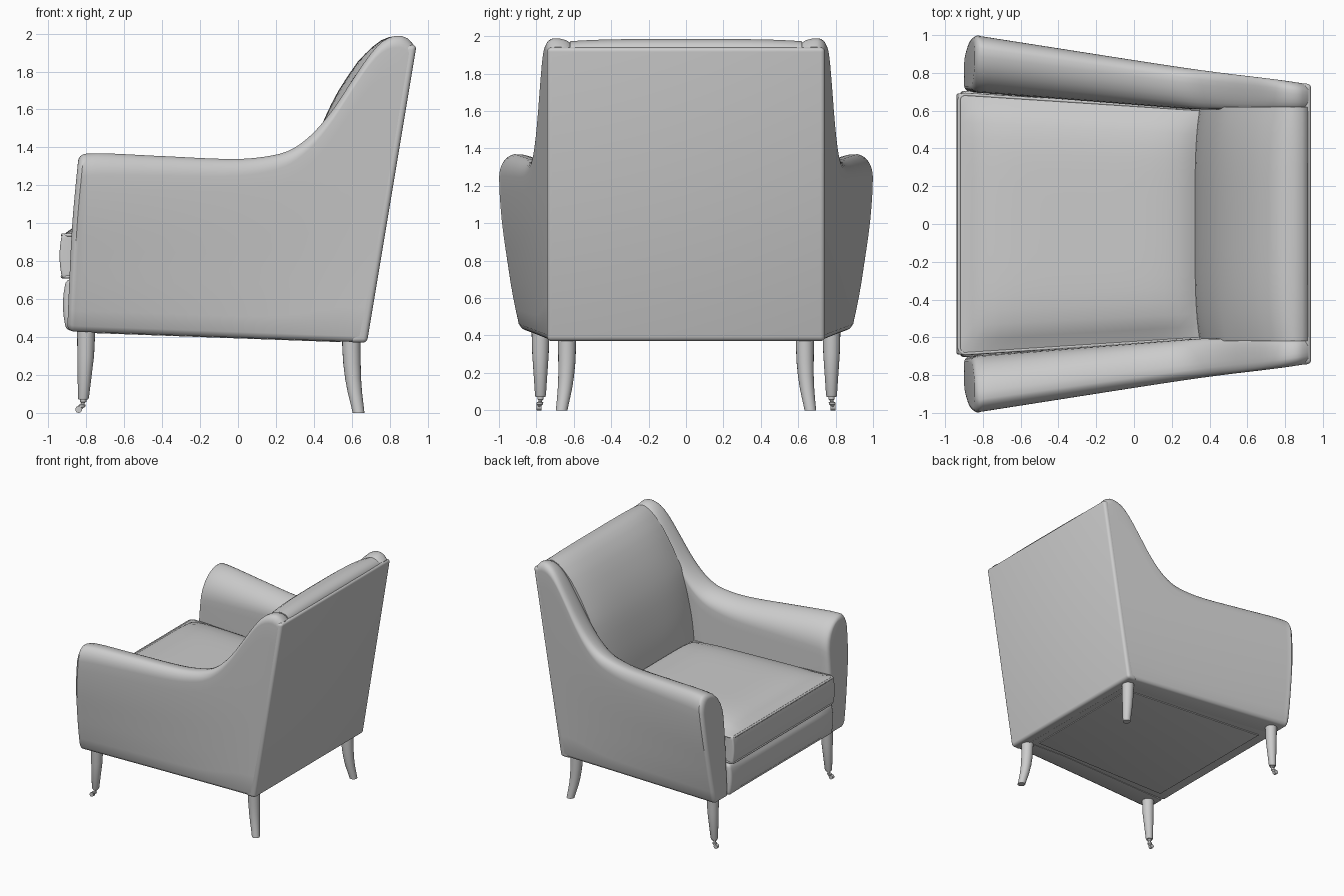
import bpy, bmesh, math
from mathutils import Matrix

if "Cube" in bpy.data.objects:
    bpy.data.objects.remove(bpy.data.objects["Cube"])


def lerp(a, b, t):
    return a + (b - a) * t


def smooth(pts, x):
    """Smooth curve through (x, value) points."""
    x = min(max(x, pts[0][0]), pts[-1][0])
    i = next(k for k in range(len(pts) - 1) if x <= pts[k + 1][0])

    def slope(k):
        a, b = pts[max(k - 1, 0)], pts[min(k + 1, len(pts) - 1)]
        return (b[1] - a[1]) / (b[0] - a[0])
    (x0, y0), (x1, y1) = pts[i], pts[i + 1]
    h = x1 - x0
    t = (x - x0) / h
    return ((2*t**3 - 3*t**2 + 1) * y0 + (t**3 - 2*t**2 + t) * h * slope(i)
            + (3*t**2 - 2*t**3) * y1 + (t**3 - t**2) * h * slope(i + 1))


def finish(name, bm, mirror=False):
    bmesh.ops.recalc_face_normals(bm, faces=bm.faces)
    me = bpy.data.meshes.new(name)
    bm.to_mesh(me)
    bm.free()
    ob = bpy.data.objects.new(name, me)
    bpy.context.collection.objects.link(ob)
    bpy.ops.object.select_all(action='DESELECT')
    ob.select_set(True)
    bpy.context.view_layer.objects.active = ob
    bpy.ops.object.shade_smooth_by_angle(angle=math.radians(40))
    if mirror:
        m = ob.modifiers.new("mirror", 'MIRROR')
        m.use_axis = (False, True, False)
    return ob


def loft(name, rings, mirror=False):
    """Skin equal, even-sized closed rings; caps are strips of quads."""
    bm = bmesh.new()
    vs = [[bm.verts.new(p) for p in r] for r in rings]
    n = len(rings[0])
    for a, b in zip(vs, vs[1:]):
        for i in range(n):
            bm.faces.new((a[i], a[(i + 1) % n], b[(i + 1) % n], b[i]))
    for r in (vs[0], vs[-1]):
        for i in range(n // 2 - 1):
            bm.faces.new((r[i], r[i + 1], r[n - 2 - i], r[n - 1 - i]))
    return finish(name, bm, mirror)


def shaped_box(name, shape, cuts=0, bevel=0.02):
    """Box in -1..1 pushed through shape(x, y, z), with rounded edges."""
    bm = bmesh.new()
    bmesh.ops.create_cube(bm, size=2)
    if cuts:
        bmesh.ops.subdivide_edges(bm, edges=bm.edges[:], cuts=cuts, use_grid_fill=True)
    sharp = [e for e in bm.edges if e.calc_face_angle(0) > math.radians(45)]
    for v in bm.verts:
        v.co = shape(*v.co)
    bmesh.ops.bevel(bm, geom=sharp, offset=bevel, segments=4, profile=0.5,
                    affect='EDGES', clamp_overlap=True)
    return finish(name, bm)


def tube(name, pts, n=20):
    """Mirrored pair of round legs through (x, y, z, radius) points."""
    return loft(name, [[(x + r * math.cos(2 * math.pi * k / n),
                         y + r * math.sin(2 * math.pi * k / n), z)
                        for k in range(n)] for x, y, z, r in pts], True)


# Side outline of the chair
ARM_TOP = [(-.84, 1.366), (-.72, 1.37), (-.4, 1.355), (0, 1.34), (.2, 1.362),
           (.3, 1.4), (.4, 1.48), (.5, 1.6), (.6, 1.75), (.7, 1.895), (.77, 1.965),
           (.84, 1.99), (.89, 1.978), (.925, 1.943)]
FRONT_EDGE = [(.4, -.905), (.6, -.897), (1.0, -.877), (1.35, -.845), (1.4, -.84)]
OUTER = [(.37, .875), (.6, .925), (.8, .957), (1.0, .985), (1.2, 1.0), (1.4, 1.0)]


def back_x(z):
    return .68 + (z - .37) / 6


def arm_ring(x_top, inset=0, shift=0):
    zt = smooth(ARM_TOP, x_top)
    f = smooth(FRONT_EDGE, zt)
    u = min(max((x_top - f) / (back_x(zt) - .012 - f), 0), 1)
    zb = lerp(.43, .372, u) + inset
    zt -= inset
    yi = max(.70 - .13 * u, .607) + inset
    ow, oh, ih = lerp(.08, .05, u), lerp(.12, .06, u), lerp(.24, .04, u)

    def outer(z):
        return lerp(smooth(OUTER, z), .74, u) - inset
    ring = [(outer(zb) - .025, zb), (outer(zb) - .008, zb + .009)]
    ring += [(outer(z), z) for z in (lerp(zb + .03, zt - oh, k / 10) for k in range(11))]
    crown = outer(zt - oh) - ow
    angs = [math.radians(a) for a in (12, 26, 40, 54, 68, 82)]
    ring += [(crown + ow * math.cos(a), zt - oh + oh * math.sin(a)) for a in angs]
    ring += [(crown - (crown - yi) * math.cos(a), zt - ih + ih * math.sin(a))
             for a in reversed(angs)]
    ring += [(yi, lerp(zt - ih, zb, k / 12)) for k in range(13)]
    return [(lerp(smooth(FRONT_EDGE, z), back_x(z) - .012, u) + shift, y, z) for y, z in ring]


# Arms sweeping up into the wings, with a rounded front end
R = .035
rings = [arm_ring(-.84, R * (1 - math.sin(a)), R * (1 - math.cos(a)))
         for a in (k * math.pi / 12 for k in range(6))]
rings += [arm_ring(lerp(-.80, .925, k / 54)) for k in range(55)]
loft("arm", rings, True)

# Outside back panel, leaning backwards
def back_shape(x, y, z):
    zz = 1.94 if z > 0 else .37
    return (back_x(zz) - (.09 if x < 0 else 0), y * .743, zz)
shaped_box("back_panel", back_shape, bevel=.024)

# Padded inside back, rolled over the top
BACK = [(.8, .31), (1.05, .33), (1.25, .365), (1.5, .435), (1.7, .53), (1.85, .63)]
front = [(smooth(BACK, lerp(.8, 1.85, k / 14)), lerp(.8, 1.85, k / 14)) for k in range(15)]
front += [(.67, 1.893), (.71, 1.931), (.755, 1.965), (.80, 1.983)]
rear = [(.85, 1.985), (.89, 1.975), (.92, 1.95)]
rear += [(back_x(z) - .012, z) for z in (lerp(1.92, .8, k / 15) for k in range(16))]
rings = []
for k in range(25):
    y = lerp(-.62, .62, k / 24)
    sag = .03 * abs(y / .62) ** 4
    rings.append([(x + sag, y, z - sag * .4 * (z > 1.6)) for x, z in front]
                 + [(x, y, z - sag * .4 * (z > 1.6)) for x, z in rear])
loft("back_cushion", rings)

# Base with the bulging front apron
def base_shape(x, y, z):
    t = (x + 1) / 2
    zz = lerp(lerp(.435, .375, t), .705, (z + 1) / 2)
    xx = lerp(-.905 - .018 * (1 - z * z), .665, t)
    return (xx, y * lerp(.705, .68, t), zz)
shaped_box("seat_base", base_shape, 7, .025)

# Cloth panel under the base
def cover_shape(x, y, z):
    t = (x + 1) / 2
    return (lerp(-.80, .54, t), y * lerp(.62, .56, t), lerp(.43, .381, t) + (.01 if z > 0 else -.008))
shaped_box("underside_cover", cover_shape, bevel=.003)

# Crowned seat cushion
def seat_shape(x, y, z):
    t = (x + 1) / 2
    dome = (1 - x ** 6) * (1 - y ** 6)
    zz = lerp(.71, .945, (z + 1) / 2) + max(z, 0) * .085 * dome
    xx = lerp(-.927 - .014 * (1 - z * z), .38, t)
    return (xx, y * lerp(.692, .607, t), zz)
shaped_box("seat_cushion", seat_shape, 17, .02)

# Piping round the cushion edges
def piping(name, z):
    pts = []
    for cx, cy, a0 in ((.34, .572, 0), (-.892, .652, 90), (-.892, -.652, 180), (.34, -.572, 270)):
        for k in range(7):
            a = math.radians(a0 + k * 15)
            pts.append((cx + .034 * math.cos(a), cy + .034 * math.sin(a), z, 1))
    cu = bpy.data.curves.new(name, 'CURVE')
    cu.dimensions = '3D'
    cu.bevel_depth = .009
    cu.bevel_resolution = 2
    sp = cu.splines.new('POLY')
    sp.points.add(len(pts) - 1)
    for p, co in zip(sp.points, pts):
        p.co = co
    sp.use_cyclic_u = True
    bpy.context.collection.objects.link(bpy.data.objects.new(name, cu))
piping("seat_piping_top", .938)
piping("seat_piping_bottom", .718)

# Legs: straight tapered in front, splayed behind
tube("front_leg", [(-.80, .778, .47, .049), (-.803, .778, .3, .044),
                   (-.815, .778, .08, .029), (-.816, .778, .07, .025)])
tube("rear_leg", [(.597, .636, .42, .049), (.598, .636, .34, .048), (.601, .637, .26, .046),
                  (.607, .641, .18, .042), (.616, .648, .11, .038), (.627, .657, .05, .034),
                  (.636, .665, 0, .031)])

# Castors on the front legs
tube("castor_stem", [(-.816, .778, .075, .017), (-.816, .778, .058, .016), (-.817, .778, .054, .010),
                     (-.82, .78, .046, .010), (-.822, .781, .042, .018), (-.824, .782, .032, .018),
                     (-.828, .783, .024, .010), (-.832, .784, .016, .008)], 16)
bm = bmesh.new()
bmesh.ops.create_cone(bm, cap_ends=True, segments=20, radius1=.018, radius2=.018, depth=.026,
                      matrix=Matrix.Translation((-.84, .785, .018)) @ Matrix.Rotation(math.pi / 2, 4, 'X'))
finish("castor_wheel", bm, True)
